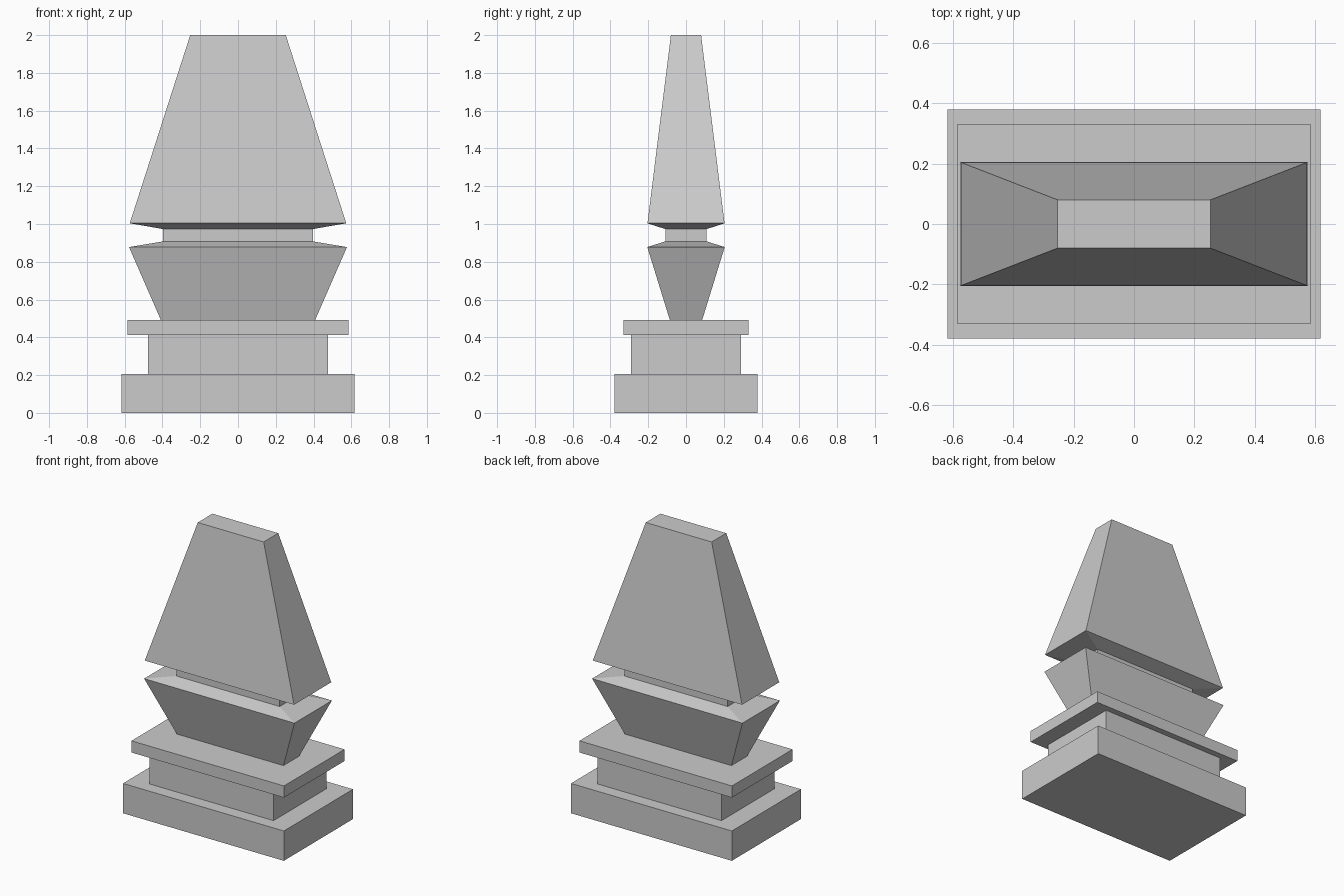
import bpy, bmesh

if "Cube" in bpy.data.objects:
    bpy.data.objects.remove(bpy.data.objects["Cube"])


def loft(name, sections):
    """Closed solid through stacked rectangles given as (half_x, half_y, z)."""
    bm = bmesh.new()
    rings = [[bm.verts.new((sx * hx, sy * hy, z))
              for sx, sy in ((-1, -1), (1, -1), (1, 1), (-1, 1))]
             for hx, hy, z in sections]
    for low, high in zip(rings, rings[1:]):
        for i in range(4):
            j = (i + 1) % 4
            bm.faces.new((low[i], low[j], high[j], high[i]))
    bm.faces.new(rings[0][::-1])
    bm.faces.new(rings[-1])
    bmesh.ops.recalc_face_normals(bm, faces=bm.faces)
    mesh = bpy.data.meshes.new(name)
    bm.to_mesh(mesh)
    bm.free()
    obj = bpy.data.objects.new(name, mesh)
    bpy.context.collection.objects.link(obj)
    return obj


# Stepped pedestal: plinth, recessed dado and overhanging cap slab
loft("pedestal", [
    (0.617, 0.379, 0.0), (0.617, 0.379, 0.207),
    (0.476, 0.290, 0.207), (0.476, 0.290, 0.412),
    (0.585, 0.332, 0.412), (0.585, 0.332, 0.493),
])

# Finial: flared cup, pinched neck and tapering spire
loft("finial", [
    (0.409, 0.086, 0.493), (0.577, 0.205, 0.878),
    (0.396, 0.109, 0.908), (0.396, 0.109, 0.973),
    (0.573, 0.204, 1.004), (0.253, 0.080, 2.0),
])
